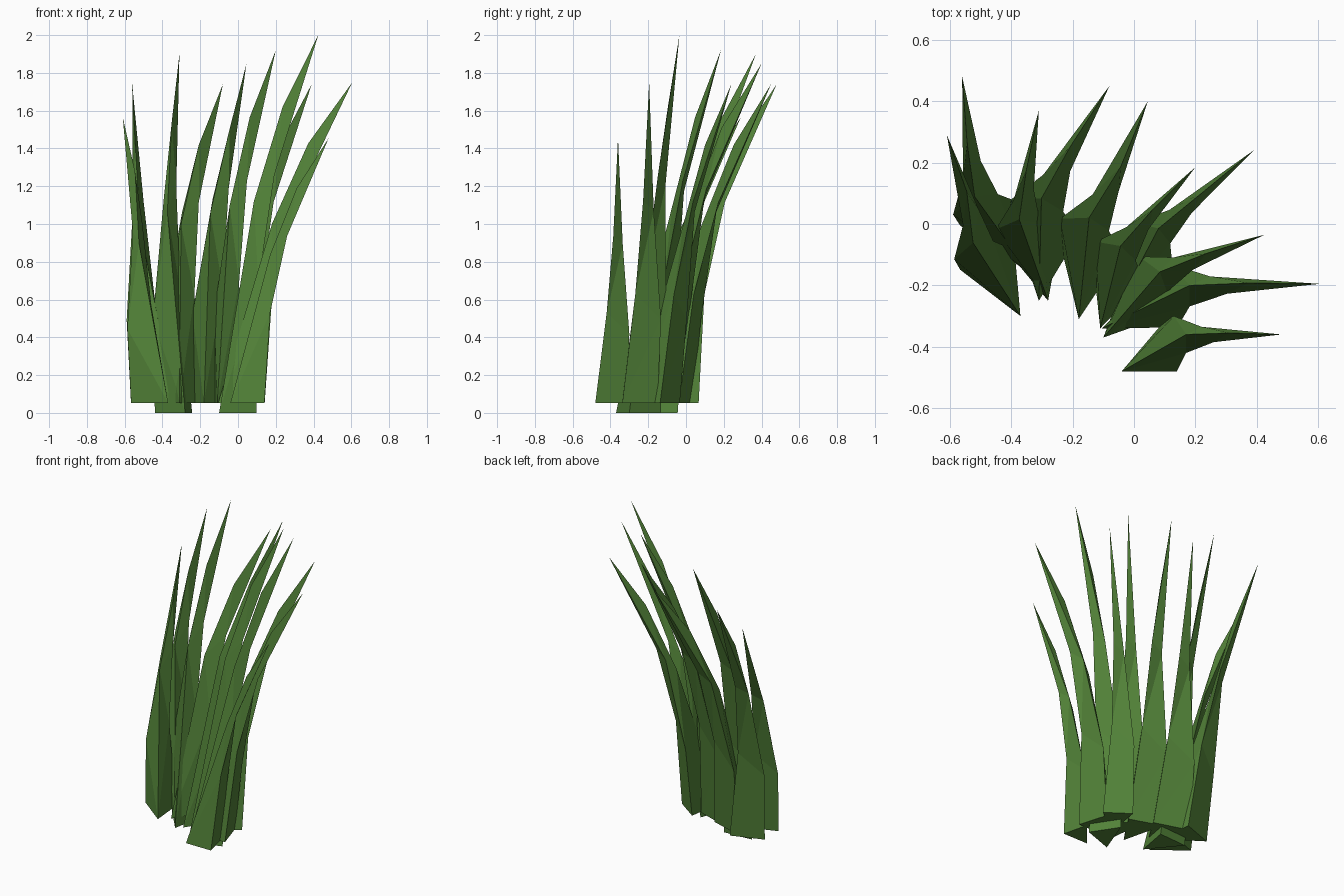
import bpy, bmesh
from mathutils import Vector, Matrix
from math import atan2, radians

cube = bpy.data.objects.get("Cube")
if cube:
    bpy.data.objects.remove(cube)

green = bpy.data.materials.new("grass_green")
green.use_nodes = True
green.diffuse_color = (0.085, 0.225, 0.04, 1)
green.node_tree.nodes["Principled BSDF"].inputs["Base Color"].default_value = green.diffuse_color

# Template blade: three triangular sections (inner ridge, two outer edges),
# heights as a fraction of the blade, leaning along +x
SECTIONS = [
    [(0, 0, 0), (.18, 0, 0), (.14, .165, 0)],
    [(.21, .12, .56), (.21, .06, .34), (.17, .18, .26)],
    [(.35, .125, .81), (.30, .095, .63), (.26, .145, .60)],
]
TIP = Vector((.52, .12))


def blade(name, root, tip, base_z=.053, width=1, twist=0):
    """Turn and stretch the template so its ridge runs from root to tip."""
    span = Vector((tip[0] - root[0], tip[1] - root[1]))
    lean = Vector((TIP.x, TIP.y * width))
    k = span.length / lean.length
    turn = atan2(span.y, span.x) - atan2(lean.y, lean.x) + radians(twist)
    fit = (Matrix.Translation((root[0], root[1], base_z))
           @ Matrix.Rotation(turn, 4, 'Z')
           @ Matrix.Diagonal((k, k * width, tip[2] - base_z, 1)))
    bm = bmesh.new()
    rings = [[bm.verts.new(fit @ Vector(p)) for p in ring] for ring in SECTIONS]
    point = bm.verts.new(tip)
    bm.faces.new(rings[0][::-1])
    for i in range(3):
        j = (i + 1) % 3
        for low, high in zip(rings, rings[1:]):
            bm.faces.new((low[i], low[j], high[j], high[i]))
        bm.faces.new((rings[-1][i], rings[-1][j], point))
    bmesh.ops.triangulate(bm, faces=bm.faces[:])
    bmesh.ops.recalc_face_normals(bm, faces=bm.faces[:])
    mesh = bpy.data.meshes.new(name)
    bm.to_mesh(mesh)
    bm.free()
    mesh.materials.append(green)
    bpy.context.collection.objects.link(bpy.data.objects.new(name, mesh))


# Fan of blades from the right back round to the left front
blade("blade_back_right", (-.34, -.16), (-.56, .48, 1.74))
blade("blade_far_right", (-.37, -.30), (-.61, .29, 1.565), width=.92, twist=-5)
blade("blade_right_tall", (-.28, -.25), (-.31, .37, 1.90), base_z=0)
blade("blade_back_middle", (-.31, -.25), (-.08, .45, 1.74))
blade("blade_back_centre", (-.18, -.31), (.045, .40, 1.85), width=.92, twist=-4)
blade("blade_centre_tall", (-.11, -.34), (.20, .185, 1.92))
blade("blade_back_left", (-.06, -.28), (.39, .24, 1.74), width=.8, twist=-1)
blade("blade_tallest", (-.10, -.37), (.425, -.035, 2.0), base_z=0)
blade("blade_far_left", (-.105, -.34), (.605, -.195, 1.75), width=.83)
blade("blade_front_left", (-.04, -.48), (.48, -.36, 1.455))
